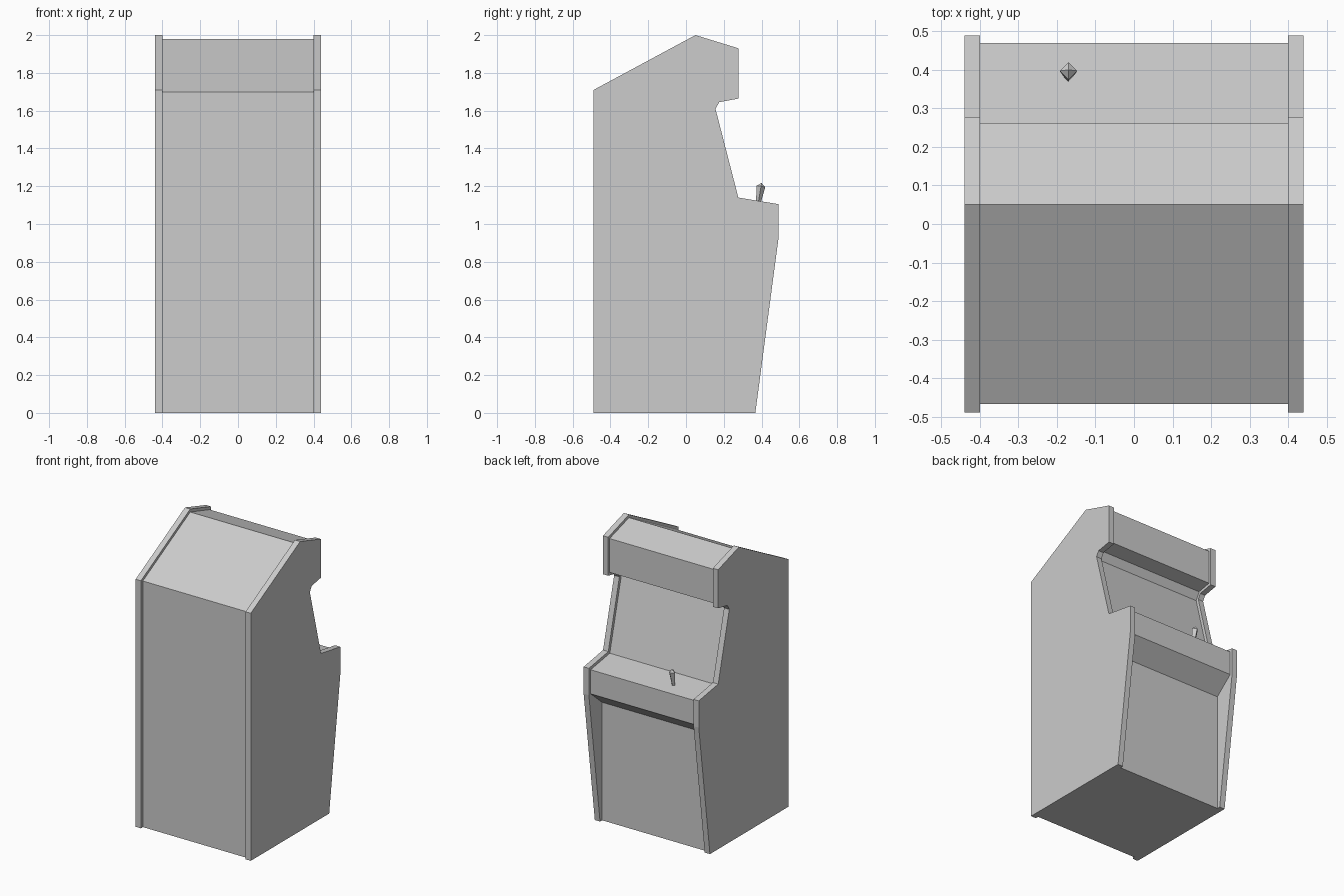
import bpy
import bmesh
from mathutils import Vector

cube = bpy.data.objects.get("Cube")
if cube:
    bpy.data.objects.remove(cube, do_unlink=True)

# Single plain grey for the whole cabinet
grey = bpy.data.materials.new("plain_grey")
grey.use_nodes = True
colour = (0.604, 0.604, 0.604, 1)
grey.diffuse_color = colour
grey.node_tree.nodes["Principled BSDF"].inputs["Base Color"].default_value = colour


def finish(name, bm):
    bmesh.ops.recalc_face_normals(bm, faces=bm.faces)
    mesh = bpy.data.meshes.new(name)
    bm.to_mesh(mesh)
    bm.free()
    mesh.materials.append(grey)
    obj = bpy.data.objects.new(name, mesh)
    bpy.context.collection.objects.link(obj)
    return obj


def prism(name, profile, x0, x1):
    """Extrude a (y, z) outline along x."""
    bm = bmesh.new()
    face = bm.faces.new([bm.verts.new((x0, y, z)) for y, z in profile])
    result = bmesh.ops.extrude_face_region(bm, geom=[face])
    verts = [v for v in result["geom"] if isinstance(v, bmesh.types.BMVert)]
    bmesh.ops.translate(bm, verts=verts, vec=(x1 - x0, 0, 0))
    # The start cap is kept so the solid stays closed
    if not any(all(abs(v.co.x - x0) < 1e-6 for v in f.verts) for f in bm.faces):
        bm.faces.new([v for v in bm.verts if abs(v.co.x - x0) < 1e-6])
    return finish(name, bm)


# Side panels: full outline of the cabinet
side_outline = [
    (-0.489, 0), (0.367, 0), (0.489, 0.92), (0.489, 1.105),
    (0.277, 1.14), (0.156, 1.61), (0.176, 1.645), (0.278, 1.664),
    (0.278, 1.93), (0.05, 2.0), (-0.489, 1.71),
]
for name, sign in (("left_side_panel", 1), ("right_side_panel", -1)):
    prism(name, side_outline, sign * 0.40, sign * 0.44)

# Body between the panels: slightly inset, with an upright recessed door
body_outline = [
    (-0.467, 0), (0.344, 0), (0.344, 0.815), (0.47, 0.922), (0.47, 1.088),
    (0.26, 1.122), (0.135, 1.61), (0.164, 1.662), (0.262, 1.681),
    (0.262, 1.915), (0.05, 1.979), (-0.467, 1.70),
]
prism("cabinet_body", body_outline, -0.40, 0.40)

# Joystick: four-sided, widening upward to a small pointed cap
base = Vector((-0.17, 0.379, 1.09))
tip = Vector((-0.17, 0.400, 1.217))
tilt = (tip - base).to_track_quat("Z", "Y")
bm = bmesh.new()
rings = []
for along, radius in ((0, 0.010), (0.86, 0.023)):
    centre = base.lerp(tip, along)
    corners = ((radius, 0, 0), (0, radius, 0), (-radius, 0, 0), (0, -radius, 0))
    rings.append([bm.verts.new(centre + tilt @ Vector(c)) for c in corners])
apex = bm.verts.new(tip)
bm.faces.new(rings[0])
for i in range(4):
    j = (i + 1) % 4
    bm.faces.new((rings[0][i], rings[0][j], rings[1][j], rings[1][i]))
    bm.faces.new((rings[1][i], rings[1][j], apex))
finish("joystick", bm)
